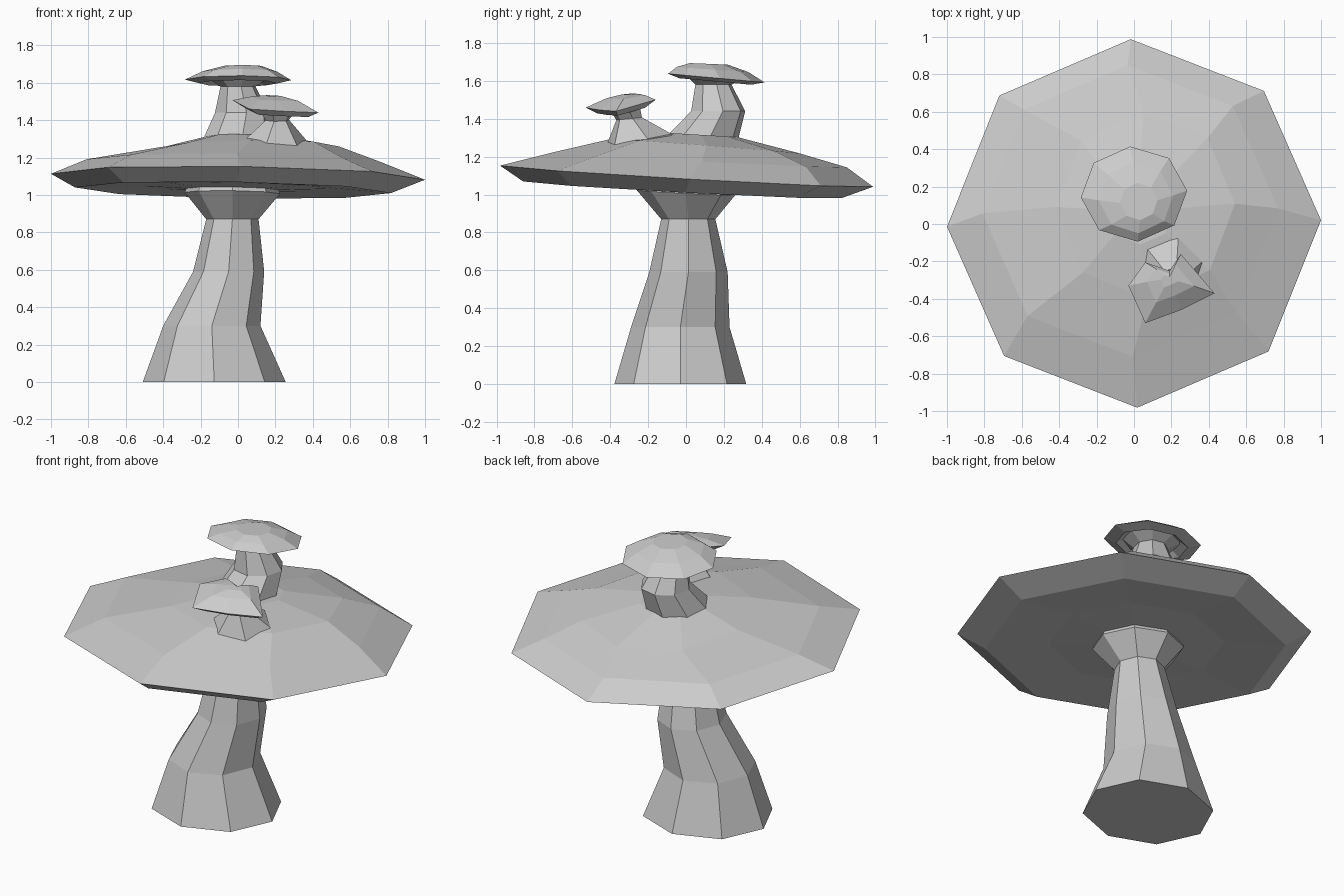
import bpy, bmesh
from math import sin, cos, radians, tau


def octagon(n=8, turn=0):
    return [(cos(tau * i / n + radians(turn)), sin(tau * i / n + radians(turn)))
            for i in range(n)]


def loft(name, rings, outline):
    """Skin flat-faced rings: (x, y, z, radius_x, radius_y, slope_x, slope_y)."""
    bm = bmesh.new()
    loops = []
    for cx, cy, z, rx, ry, sx, sy in rings:
        loops.append([bm.verts.new((cx + rx * u, cy + ry * v,
                                    z + sx * rx * u + sy * ry * v))
                      for u, v in outline])
    n = len(outline)
    for a, b in zip(loops, loops[1:]):
        for i in range(n):
            j = (i + 1) % n
            bm.faces.new((a[i], a[j], b[j], b[i]))
    bm.faces.new(loops[0][::-1])
    bm.faces.new(loops[-1])
    bmesh.ops.recalc_face_normals(bm, faces=bm.faces)
    mesh = bpy.data.meshes.new(name)
    bm.to_mesh(mesh)
    bm.free()
    obj = bpy.data.objects.new(name, mesh)
    bpy.context.collection.objects.link(obj)
    return obj


# Large leaning stem, flared under the cap
loft("main_stem", [
    (-.127, -.03, 0, .382, .348, 0, 0),
    (-.14, -.03, .30, .26, .26, 0, 0),
    (-.05, .013, .59, .19, .207, 0, 0),
    (-.03, .012, .87, .14, .143, 0, 0),
    (-.03, 0, 1.01, .255, .26, -.015, -.05),
    (-.03, 0, 1.05, .24, .24, -.015, -.05),
], octagon())

# Wide tilted cap, from gills around the rim to the crown
loft("main_cap", [
    (-.02, 0, 1.03, .24, .24, -.015, -.05),
    (-.02, 0, 1.04, .49, .49, -.015, -.05),
    (-.027, -.02, 1.025, .845, .84, -.017, -.053),
    (0, .003, 1.097, 1, .985, -.015, -.057),
    (-.02, .07, 1.182, .79, .78, -.01, -.05),
    (.06, .10, 1.255, .48, .50, .01, -.075),
    (.03, .08, 1.315, .19, .19, 0, -.06),
], octagon(turn=1))

# Small mushroom growing from the crown
loft("upper_stem", [
    (-.01, .08, 1.28, .185, .19, 0, -.12),
    (.02, .17, 1.44, .145, .145, 0, 0),
    (.0, .145, 1.58, .095, .097, 0, 0),
    (.0, .15, 1.625, .17, .16, 0, -.08),
], octagon(turn=10))
loft("upper_cap", [
    (0, .155, 1.625, .16, .15, 0, -.08),
    (0, .155, 1.597, .21, .19, 0, -.09),
    (0, .16, 1.615, .285, .255, 0, -.09),
    (.01, .14, 1.66, .20, .19, 0, -.07),
    (.025, .12, 1.69, .10, .10, 0, -.04),
], octagon(turn=4))

# Smallest mushroom: flared stem and uneven cap
loft("small_stem", [
    (.19, -.26, 1.23, .20, .20, 0, 0),
    (.19, -.25, 1.285, .18, .18, 0, .2),
    (.21, -.30, 1.40, .065, .07, 0, .1),
    (.21, -.32, 1.45, .10, .08, -.1, .15),
], octagon(6, 15))
uneven = [(.43, -.37), (.25, -.16), (.19, -.25), (.06, -.205),
          (-.03, -.33), (.06, -.53), (.25, -.46)]
uneven = [(x - .2, y + .34) for x, y in uneven]
loft("small_cap", [
    (.21, -.335, 1.44, .45, .4, -.12, .2),
    (.21, -.34, 1.44, .72, .68, -.12, .18),
    (.2, -.34, 1.475, 1, 1, -.13, .18),
    (.195, -.315, 1.515, .55, .55, -.08, .12),
    (.19, -.30, 1.53, .2, .2, -.05, .08),
], uneven)
